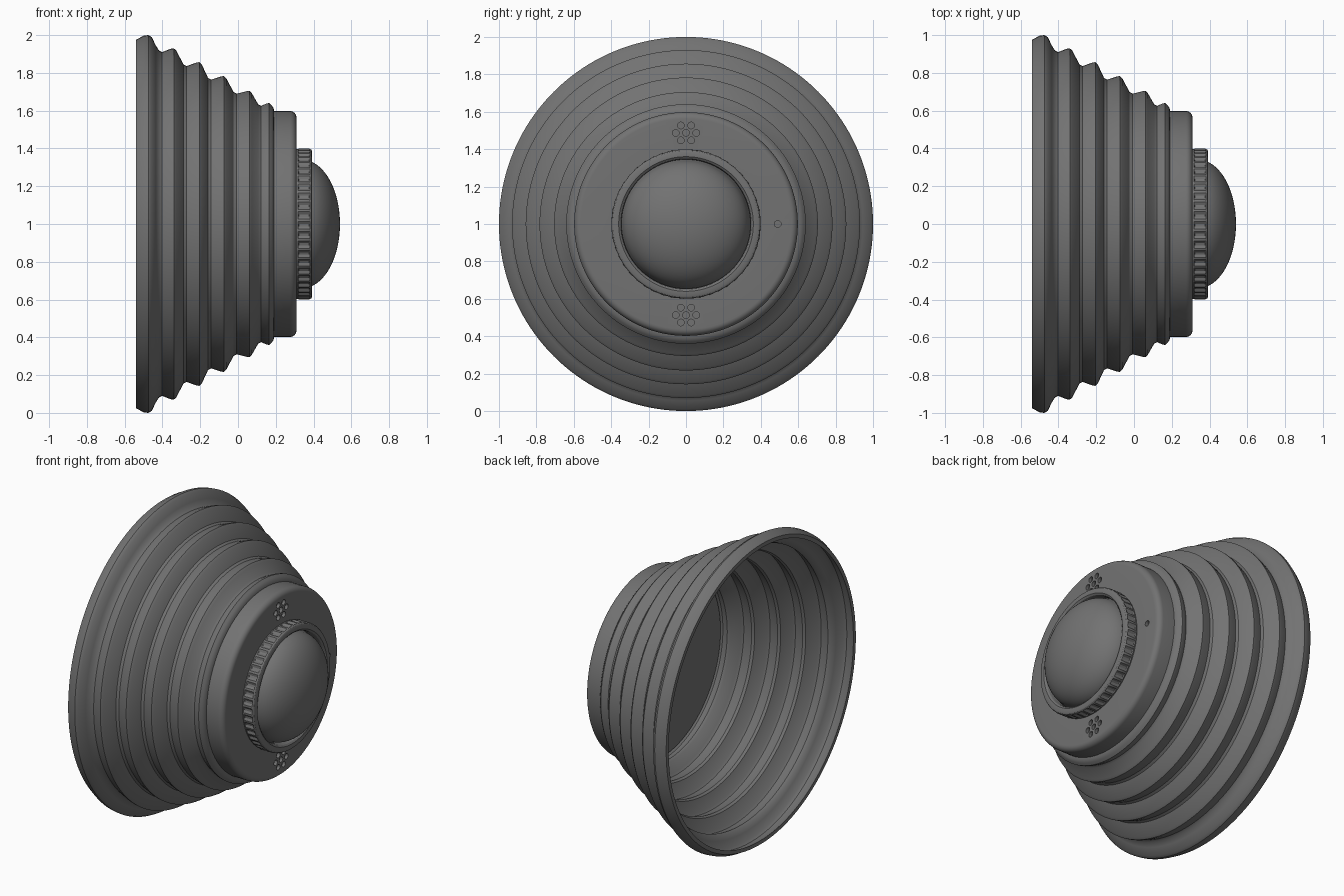
import bpy, bmesh, math

if "Cube" in bpy.data.objects:
    bpy.data.objects.remove(bpy.data.objects["Cube"])

grey = bpy.data.materials.new("dark grey")
grey.diffuse_color = (0.17, 0.17, 0.17, 1)
grey.use_nodes = True
grey.node_tree.nodes["Principled BSDF"].inputs["Base Color"].default_value = grey.diffuse_color


def lathe(name, profile, segs=128, closed=True, radius_fn=None, angle=40):
    """Spin (x, r) points about the x axis at z = 1."""
    bm = bmesh.new()
    rings = []
    for j, (x, r) in enumerate(profile):
        if r < 1e-6:
            rings.append([bm.verts.new((x, 0, 1))] * segs)
            continue
        ring = []
        for i in range(segs):
            a = 2 * math.pi * i / segs
            q = radius_fn(j, i, r) if radius_fn else r
            ring.append(bm.verts.new((x, q * math.cos(a), 1 + q * math.sin(a))))
        rings.append(ring)
    n = len(rings)
    for j in range(n if closed else n - 1):
        p, q = rings[j], rings[(j + 1) % n]
        for i in range(segs):
            k = (i + 1) % segs
            vs = list(dict.fromkeys((p[i], p[k], q[k], q[i])))
            if len(vs) > 2:
                bm.faces.new(vs)
    bmesh.ops.recalc_face_normals(bm, faces=bm.faces)
    me = bpy.data.meshes.new(name)
    bm.to_mesh(me)
    bm.free()
    ob = bpy.data.objects.new(name, me)
    bpy.context.collection.objects.link(ob)
    me.materials.append(grey)
    smooth(ob, angle)
    return ob


def smooth(ob, angle):
    bpy.ops.object.select_all(action='DESELECT')
    ob.select_set(True)
    bpy.context.view_layer.objects.active = ob
    bpy.ops.object.shade_smooth_by_angle(angle=math.radians(angle))


# Stepped bellows shell: rim, then ridges given by groove x, r and crest x, r
outer = [(-0.54, 0.975), (-0.50, 0.997), (-0.475, 1.0), (-0.457, 0.99), (-0.435, 0.945)]
steps = [(-0.41, 0.91, -0.34, 0.93), (-0.28, 0.836, -0.205, 0.857),
         (-0.15, 0.764, -0.075, 0.783), (-0.015, 0.69, 0.06, 0.705),
         (0.115, 0.625, 0.165, 0.64)]
for gx, gr, cx, cr in steps:
    outer += [(gx - 0.008, gr + 0.008), (gx + 0.008, gr), (cx - 0.015, cr - 0.002),
              (cx, cr), (cx + 0.013, cr - 0.012)]
outer += [(0.188, 0.615), (0.192, 0.595)]
inner = [(x, r - 0.025) for x, r in outer]
lathe("bellows_shell", outer + inner[::-1], segs=160, angle=35)

# Round front housing with a softened edge
body = [(0.17, 0), (0.17, 0.598), (0.275, 0.598)]
for i in range(1, 7):
    t = math.pi / 2 * i / 6
    body.append((0.275 + 0.035 * math.sin(t), 0.563 + 0.035 * math.cos(t)))
body += [(0.31, 0.37), (0.31, 0)]
housing = lathe("front_housing", body, segs=128, closed=False)

# Hole cutters: two groups of seven and one single hole
spots = [(0.49, 1.0)]
for side in (-1, 1):
    cz = 1 + side * 0.487
    spots.append((0, cz))
    for i in range(6):
        a = math.pi * i / 3
        spots.append((0.055 * math.cos(a), cz + 0.046 * math.sin(a)))
bm = bmesh.new()
for y, z in spots:
    ends = []
    for x in (0.29, 0.33):
        ends.append([bm.verts.new((x, y + 0.018 * math.cos(math.pi * i / 8),
                                   z + 0.018 * math.sin(math.pi * i / 8))) for i in range(16)])
    bm.faces.new(ends[0])
    bm.faces.new(ends[1])
    for i in range(16):
        k = (i + 1) % 16
        bm.faces.new((ends[0][i], ends[0][k], ends[1][k], ends[1][i]))
bmesh.ops.recalc_face_normals(bm, faces=bm.faces)
me = bpy.data.meshes.new("hole_cutter")
bm.to_mesh(me)
bm.free()
me.materials.append(grey)
cutter = bpy.data.objects.new("hole_cutter", me)
bpy.context.collection.objects.link(cutter)
cutter.hide_render = True

# Cut the holes, then drop the cutter
mod = housing.modifiers.new("holes", 'BOOLEAN')
mod.operation = 'DIFFERENCE'
mod.solver = 'EXACT'
mod.object = cutter
bpy.ops.object.select_all(action='DESELECT')
housing.select_set(True)
bpy.context.view_layer.objects.active = housing
bpy.ops.object.modifier_apply(modifier=mod.name)
bpy.data.objects.remove(cutter)
smooth(housing, 40)

# Knurled ring: shallow notches in the middle band
ring = [(0.30, 0.395), (0.318, 0.398), (0.322, 0.40), (0.376, 0.40), (0.38, 0.398),
        (0.388, 0.393), (0.392, 0.385), (0.392, 0.36), (0.384, 0.35), (0.37, 0.345), (0.30, 0.345)]
lathe("knurled_ring", ring, segs=192, angle=30,
      radius_fn=lambda j, i, r: r - 0.009 if j in (2, 3) and i % 4 < 2 else r)

# Domed lens
dome = [(0.30, 0.346), (0.34, 0.346)]
dome += [(0.34 + 0.20 * math.sin(t), 0.34 * math.cos(t))
         for t in (math.pi / 2 * i / 20 for i in range(1, 20))]
dome.append((0.54, 0))
lathe("dome_lens", dome, segs=96, closed=False)
